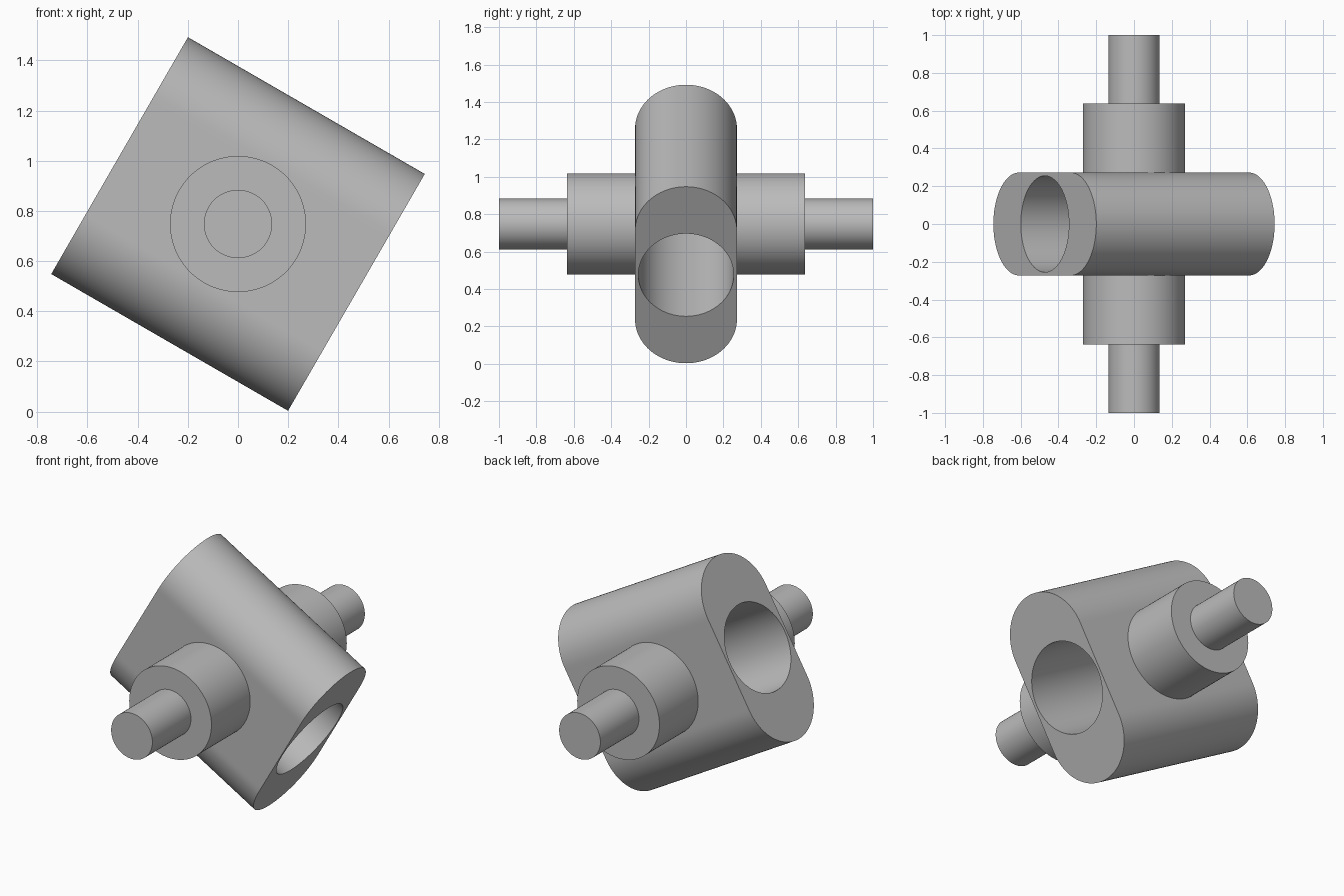
import bpy
import bmesh
from math import sin, cos, pi, radians, sqrt
from mathutils import Matrix

CENTER_Z = 0.748
HALF = 0.545          # half length and half height of the block
R = HALF / 2          # radius of the block's rounded edges
BORE = 0.255
SEGMENTS = 192

if "Cube" in bpy.data.objects:
    bpy.data.objects.remove(bpy.data.objects["Cube"], do_unlink=True)

grey = bpy.data.materials.new("plain_grey")
grey.use_nodes = True
colour = (0.5, 0.5, 0.5, 1)
grey.diffuse_color = colour
grey.node_tree.nodes["Principled BSDF"].inputs["Base Color"].default_value = colour


def finish(name, bm):
    bmesh.ops.recalc_face_normals(bm, faces=bm.faces)
    mesh = bpy.data.meshes.new(name)
    bm.to_mesh(mesh)
    bm.free()
    mesh.materials.append(grey)
    obj = bpy.data.objects.new(name, mesh)
    bpy.context.collection.objects.link(obj)
    bpy.ops.object.select_all(action='DESELECT')
    obj.select_set(True)
    bpy.context.view_layer.objects.active = obj
    bpy.ops.object.shade_smooth_by_angle(angle=radians(30))
    return obj


def block_radius(t):
    # Straight sides, closed by a half circle at each end
    if abs(sin(t)) <= abs(cos(t)):
        return R / abs(cos(t))
    return 2 * R * abs(sin(t))


def ring(bm, x, radius):
    angles = [2 * pi * i / SEGMENTS for i in range(SEGMENTS)]
    return [bm.verts.new((x, radius(t) * cos(t), radius(t) * sin(t))) for t in angles]


# Rounded block with a bore right through it
bm = bmesh.new()
loops = [ring(bm, -HALF, block_radius), ring(bm, HALF, block_radius),
         ring(bm, HALF, lambda t: BORE), ring(bm, -HALF, lambda t: BORE)]
for k, a in enumerate(loops):
    b = loops[(k + 1) % 4]
    for i in range(SEGMENTS):
        j = (i + 1) % SEGMENTS
        bm.faces.new((a[i], a[j], b[j], b[i]))
block = finish("bored_block", bm)
block.location.z = CENTER_Z
block.rotation_euler.y = radians(30)


# Stepped trunnions on the front and back
def cylinder(name, radius, start, end, side):
    bm = bmesh.new()
    place = (Matrix.Translation((0, side * (start + end) / 2, CENTER_Z))
             @ Matrix.Rotation(pi / 2, 4, 'X'))
    bmesh.ops.create_cone(bm, cap_ends=True, segments=96, radius1=radius,
                          radius2=radius, depth=end - start, matrix=place)
    finish(name, bm)


for side, label in ((-1, "front"), (1, "back")):
    cylinder(label + "_boss", 0.271, 0.265, 0.637, side)
    cylinder(label + "_pin", 0.136, 0.62, 1.0, side)
